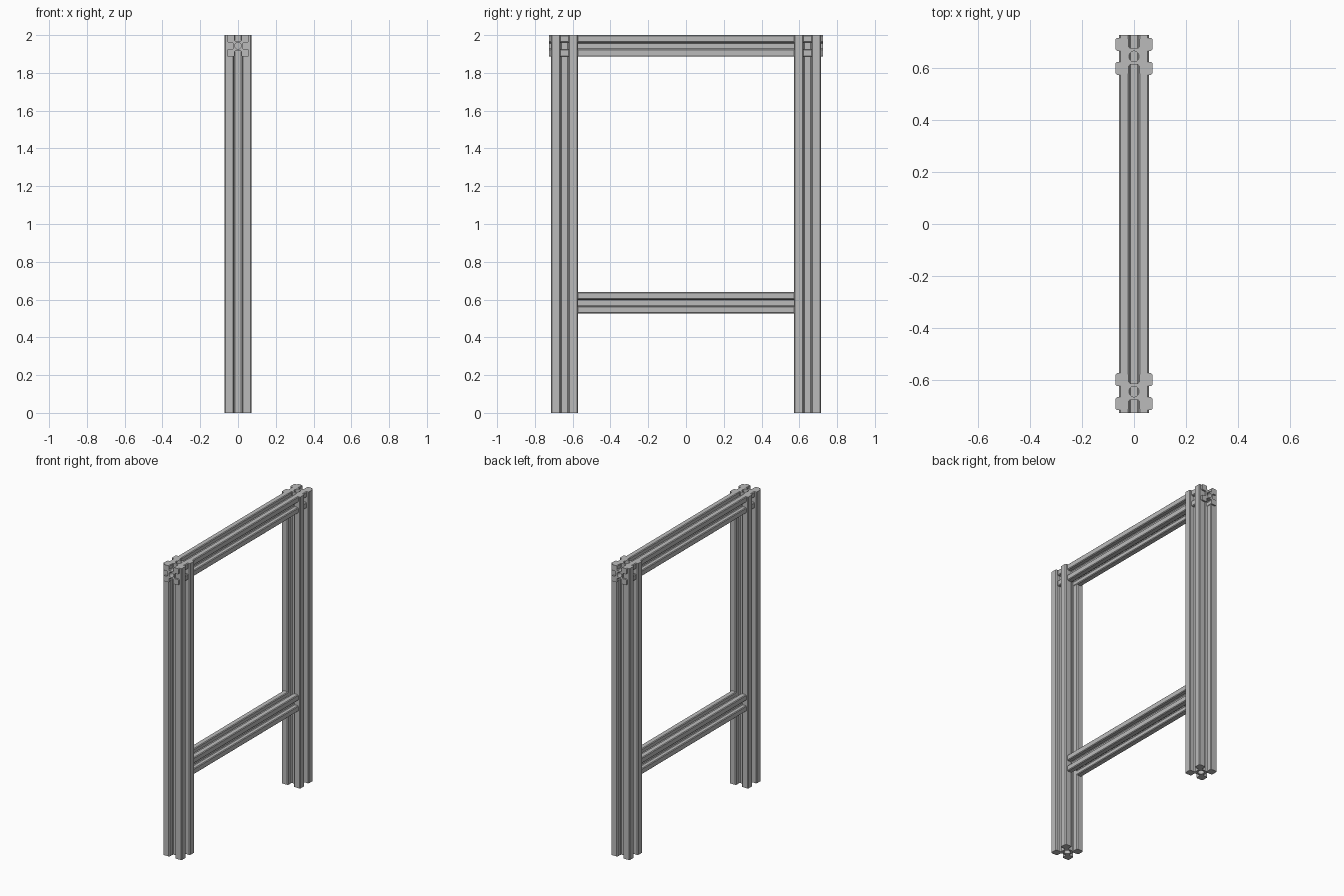
import bpy, bmesh, math
from mathutils import Matrix, Vector

if "Cube" in bpy.data.objects:
    bpy.data.objects.remove(bpy.data.objects["Cube"], do_unlink=True)

# Plain grey metal
metal = bpy.data.materials.new("grey_metal")
metal.use_nodes = True
grey = (0.5, 0.5, 0.5, 1)
metal.diffuse_color = grey
metal.node_tree.nodes["Principled BSDF"].inputs["Base Color"].default_value = grey


def slotted_bar(name, half, slot, hub, hole, length, matrix):
    """Square bar with a slot on each side and a round bore, along local z."""
    c = half * 0.08
    # One quarter of the section: slot floor, corner block, next slot floor, bore
    side = [(hub, 0), (hub, slot - c), (hub + c, slot), (half - c, slot),
            (half, slot + c), (half, half - c)]
    quarter = side + [(y, x) for x, y in reversed(side)]
    steps = 6
    for i in range(steps + 1):
        a = math.pi / 2 * (1 - i / steps)
        quarter.append((hole * math.cos(a), hole * math.sin(a)))

    bm = bmesh.new()
    for k in range(4):
        turn = Matrix.Rotation(k * math.pi / 2, 4, 'Z')
        bm.faces.new([bm.verts.new(turn @ Vector((x, y, -length / 2)))
                      for x, y in quarter])
    bmesh.ops.remove_doubles(bm, verts=bm.verts, dist=0.0001)
    result = bmesh.ops.extrude_face_region(bm, geom=bm.faces[:], use_keep_orig=True)
    top = [v for v in result["geom"] if isinstance(v, bmesh.types.BMVert)]
    bmesh.ops.translate(bm, verts=top, vec=(0, 0, length))
    bmesh.ops.recalc_face_normals(bm, faces=bm.faces)
    mesh = bpy.data.meshes.new(name)
    bm.to_mesh(mesh)
    bm.free()
    mesh.materials.append(metal)
    bar = bpy.data.objects.new(name, mesh)
    bpy.context.collection.objects.link(bar)
    bar.matrix_world = matrix
    return bar


# Upright posts
for label, sign in (("front", -1), ("back", 1)):
    slotted_bar(label + "_post", 0.071, 0.021, 0.032, 0.02, 2.0,
                Matrix.Translation((0, sign * 0.643, 1)))

# Horizontal rails
lay_down = Matrix.Rotation(math.pi / 2, 4, 'X')
for name, z, length in (("top_rail", 1.943, 1.45), ("lower_rail", 0.583, 1.144)):
    slotted_bar(name, 0.057, 0.018, 0.026, 0.017, length,
                Matrix.Translation((0, 0, z)) @ lay_down)
